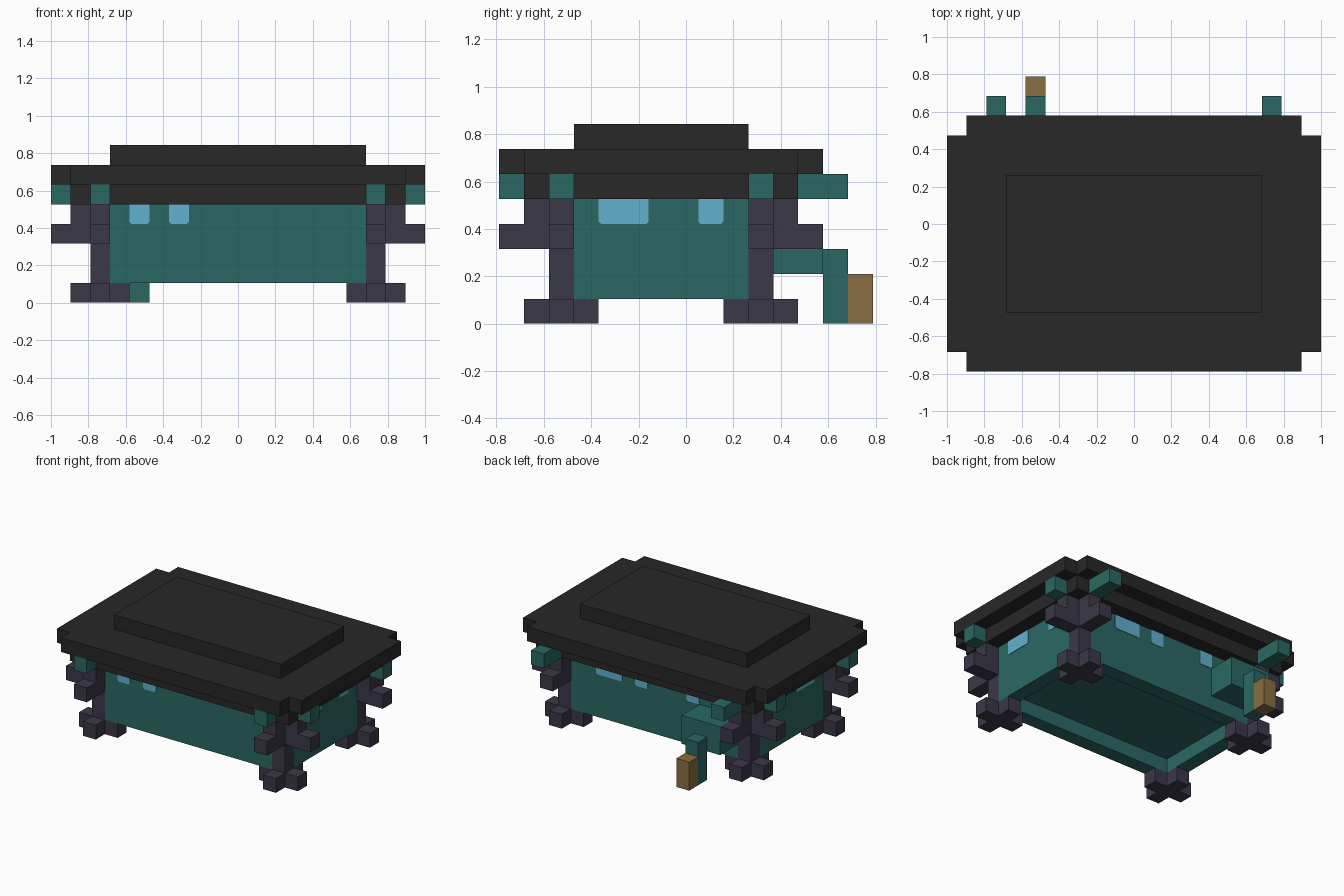
import bpy, bmesh
from mathutils import Vector

if "Cube" in bpy.data.objects:
    bpy.data.objects.remove(bpy.data.objects["Cube"], do_unlink=True)

U = 2 / 19                       # block size
ORIGIN = Vector((-1, -7.5 * U, 0))


def material(name, rgb):
    m = bpy.data.materials.new(name)
    m.use_nodes = True
    m.diffuse_color = (*rgb, 1)
    m.node_tree.nodes["Principled BSDF"].inputs["Base Color"].default_value = (*rgb, 1)
    return m


CHARCOAL = material("charcoal", (0.021, 0.021, 0.021))
TEAL = material("teal", (0.023, 0.138, 0.126))
SLATE = material("slate_purple", (0.043, 0.04, 0.064))
BLUE = material("window_blue", (0.122, 0.44, 0.62))
BROWN = material("brown", (0.25, 0.158, 0.054))


def finish(bm, name, mat):
    bmesh.ops.recalc_face_normals(bm, faces=bm.faces)
    mesh = bpy.data.meshes.new(name)
    bm.to_mesh(mesh)
    bm.free()
    mesh.materials.append(mat)
    obj = bpy.data.objects.new(name, mesh)
    bpy.context.collection.objects.link(obj)


def add_box(bm, lo, hi):
    """Box between two corners given in block units."""
    a, b = ORIGIN + Vector(lo) * U, ORIGIN + Vector(hi) * U
    verts = bmesh.ops.create_cube(bm, size=1)["verts"]
    for v in verts:
        v.co = [(a[k] + b[k]) / 2 + v.co[k] * (b[k] - a[k]) for k in range(3)]


def boxes(name, mat, *pairs):
    bm = bmesh.new()
    for lo, hi in pairs:
        add_box(bm, lo, hi)
    finish(bm, name, mat)


def extrude_outline(name, mat, points, offset):
    """Solid from a flat outline in block units, pushed along an offset."""
    bm = bmesh.new()
    face = bm.faces.new([bm.verts.new(ORIGIN + Vector(p) * U) for p in points])
    out = bmesh.ops.extrude_face_region(bm, geom=[face])["geom"]
    moved = [g for g in out if isinstance(g, bmesh.types.BMVert)]
    bmesh.ops.translate(bm, verts=moved, vec=offset)
    finish(bm, name, mat)


# Walls in line with the posts, and a raised floor between them
boxes("front_wall", TEAL, ((3, 2, 1), (16, 3, 5)))
boxes("back_wall", TEAL, ((3, 10, 1), (16, 11, 5)))
boxes("right_wall", TEAL, ((2, 3, 1), (3, 10, 5)))
boxes("left_wall", TEAL, ((16, 3, 1), (17, 10, 5)))
boxes("floor", TEAL, ((3, 3, 2), (16, 10, 3)))

# Stepped roof
boxes("roof_eave", CHARCOAL, ((1, 1, 5), (18, 12, 6)))
outline = [(0, 1), (1, 1), (1, 0), (18, 0), (18, 1), (19, 1),
           (19, 12), (18, 12), (18, 13), (1, 13), (1, 12), (0, 12)]
extrude_outline("roof_slab", CHARCOAL, [(x, y, 6) for x, y in outline], (0, 0, U))
boxes("roof_cap", CHARCOAL, ((3, 3, 7), (16, 10, 8)))


def arm(i, j, axis, sign, start, length, z):
    """Arm one block thick leaving the post at (i, j) outward."""
    lo, hi = [i, j, z], [i + 1, j + 1, z + 1]
    a, b = sign * start, sign * (start + length - 1)
    lo[axis] += min(a, b)
    hi[axis] += max(a, b)
    return lo, hi


# Corner posts with crossed feet, stepped brackets and rafter ends
for side, i, sx in (("right", 2, -1), ("left", 16, 1)):
    for end, j, sy in (("front", 2, -1), ("back", 10, 1)):
        tag = f"{end}_{side}"
        parts = [((i, j, 0), (i + 1, j + 1, 5))]
        for axis, s in ((0, sx), (1, sy)):
            parts += [arm(i, j, axis, s, 1, 1, 0), arm(i, j, axis, -s, 1, 1, 0),
                      arm(i, j, axis, s, 1, 2, 3), arm(i, j, axis, s, 1, 1, 4)]
        boxes(tag + "_post", SLATE, *parts)
        boxes(tag + "_rafters", TEAL, arm(i, j, 0, sx, 2, 1, 5),
              arm(i, j, 1, sy, 2, 2 if sy > 0 else 1, 5))

# Rear head, spout and brown end
boxes("rear_head", TEAL, ((3, 11, 2), (6, 13, 4)))
boxes("rear_spout", TEAL, ((4, 13, 0), (5, 14, 3)))
boxes("spout_end", BROWN, ((4, 14, 0), (5, 15, 2)))


def window(name, axis, wall, sign, start, width):
    """Thin pane with clipped lower corners; axis is the wall normal."""
    c = 0.1
    shape = [(0, 1), (0, c), (c, 0), (width - c, 0), (width, c), (width, 1)]
    points = []
    for s, t in shape:
        p = [start + s, start + s, 4 + t]
        p[axis] = wall
        points.append(p)
    push = Vector((0, 0, 0))
    push[axis] = sign * 0.004
    extrude_outline(name, BLUE, points, push)


# Windows under the eaves
WALLS = {
    "front": (1, 2, -1, ((4, 1), (6, 1))),
    "back": (1, 11, 1, ((6, 1), (10, 1), (12, 2))),
    "left": (0, 17, 1, ((4, 2), (8, 1))),
    "right": (0, 2, -1, ((4, 2), (8, 1))),
}
for side, (axis, wall, sign, panes) in WALLS.items():
    for n, (start, width) in enumerate(panes, 1):
        window(f"{side}_window_{n}", axis, wall, sign, start, width)
